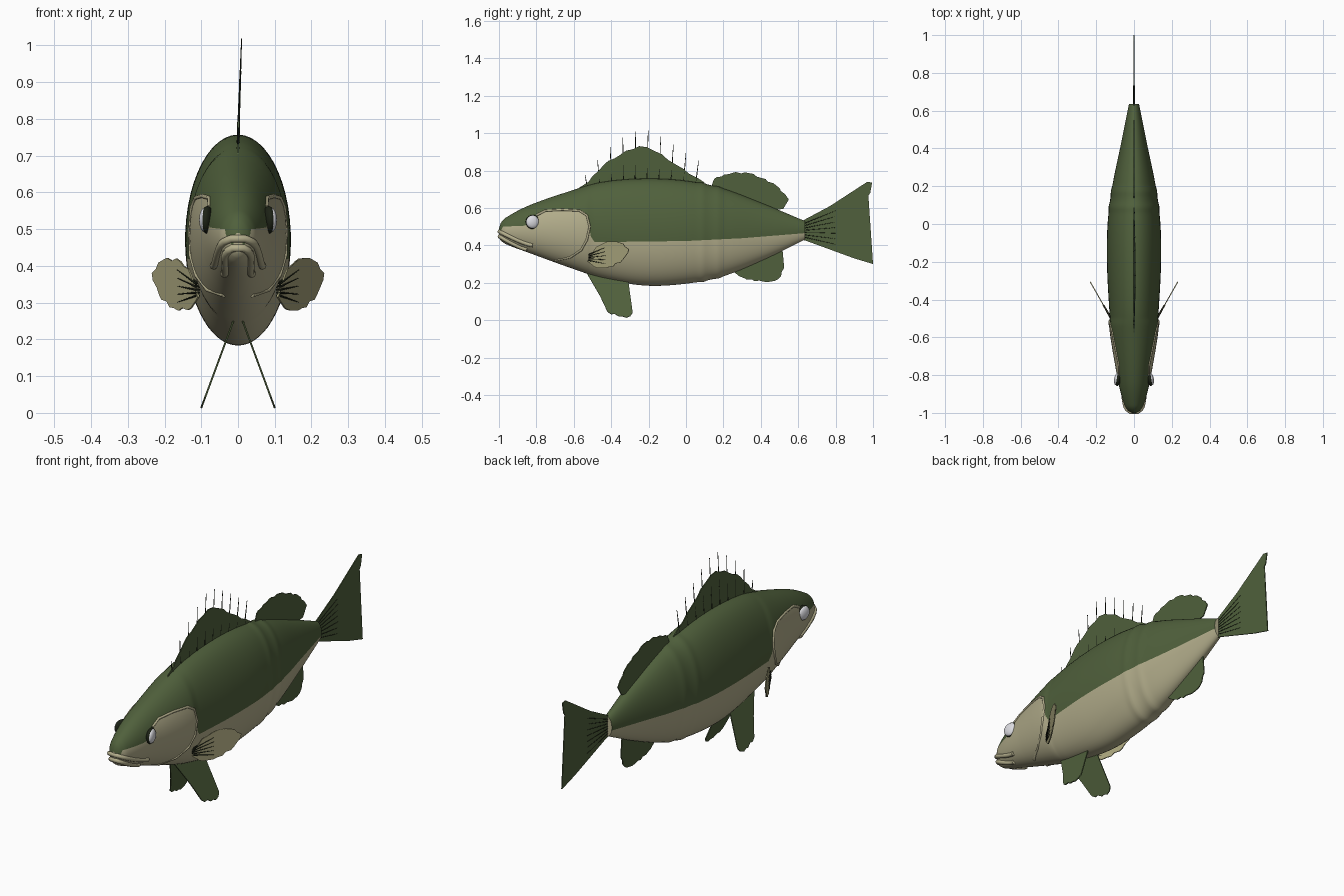
import bpy, bmesh, math
from mathutils import Vector

cube = bpy.data.objects.get("Cube")
if cube:
    bpy.data.objects.remove(cube)


def material(name, r, g, b):
    m = bpy.data.materials.new(name)
    m.use_nodes = True
    m.diffuse_color = (r, g, b, 1)
    m.node_tree.nodes["Principled BSDF"].inputs["Base Color"].default_value = (r, g, b, 1)
    return m


GREEN = material("olive green", .08, .118, .045)
TAN = material("belly tan", .45, .42, .26)
FIN_TAN = material("pale fin", .37, .35, .19)
DARK = material("dark spine", .012, .016, .008)
WHITE = material("eye white", .72, .72, .76)


def add_mesh(name, bm, mats, angle=None):
    me = bpy.data.meshes.new(name)
    bm.to_mesh(me)
    bm.free()
    ob = bpy.data.objects.new(name, me)
    bpy.context.collection.objects.link(ob)
    for m in mats:
        me.materials.append(m)
    if angle:
        bpy.ops.object.select_all(action='DESELECT')
        ob.select_set(True)
        bpy.context.view_layer.objects.active = ob
        bpy.ops.object.shade_smooth_by_angle(angle=math.radians(angle))
    return ob


def sample(keys, y, col, smooth=True):
    """Value of one column of a key list at y."""
    i = 0
    while i < len(keys) - 2 and y > keys[i + 1][0]:
        i += 1

    def slope(j):
        a, b = keys[max(j - 1, 0)], keys[min(j + 1, len(keys) - 1)]
        return (b[col] - a[col]) / (b[0] - a[0])
    a, b = keys[i], keys[i + 1]
    h = b[0] - a[0]
    t = min(max((y - a[0]) / h, 0), 1)
    if not smooth:
        return a[col] + (b[col] - a[col]) * t
    return ((2*t**3 - 3*t*t + 1) * a[col] + (t**3 - 2*t*t + t) * h * slope(i)
            + (3*t*t - 2*t**3) * b[col] + (t**3 - t*t) * h * slope(i + 1))


# Body stations: y, top, bottom, half width
BODY = [(-1, .49, .44, .012), (-.99, .52, .425, .03), (-.96, .55, .405, .05),
        (-.84, .613, .36, .083), (-.62, .69, .28, .118), (-.45, .738, .225, .131),
        (-.22, .757, .185, .143), (0, .745, .195, .14), (.2, .703, .235, .115),
        (.42, .62, .325, .07), (.635, .53, .43, .027)]
# Height of the line between back and belly colours
LINE = [(-1, .45), (-.98, .5), (-.86, .505), (-.82, .53), (-.78, .575), (-.66, .588),
        (-.55, .583), (-.525, .56), (-.51, .45), (-.49, .417), (0, .423), (.3, .438), (.635, .465)]


def section(y):
    top, bot, w = (sample(BODY, y, c) for c in (1, 2, 3))
    # raised gill cover, then two shallow folds behind the spiny fin
    if -.75 < y < -.5:
        w *= 1 + .05 * min((y + .75) / .2, (-.5 - y) / .03, 1)
    fold = sum(.018 * math.exp(-((y - c) / .02) ** 2) for c in (.09, .175))
    return (top + bot) / 2, (top - bot) / 2 * (1 + fold), w * (1 + fold * 1.5)


def skin(y, z, side=1):
    zc, h, w = section(y)
    return Vector((side * w * math.sqrt(max(0, 1 - ((z - zc) / h) ** 2)), y, z))


def build_body():
    bm = bmesh.new()
    stations, rows = 150, 14
    rings = []
    for i in range(stations + 1):
        y = -1 + 1.635 * (i / stations) ** 1.2
        zc, h, w = section(y)
        s = (sample(LINE, y, 1, False) - zc) / h
        split = math.asin(min(max(s, -.97), .97))
        low, high = -math.pi / 2, math.pi / 2
        angles = [low + (split - low) * k / rows for k in range(rows)]
        angles += [split + (high - split) * k / rows for k in range(rows + 1)]
        pts = [(w * math.cos(a), y, zc + h * math.sin(a)) for a in angles]
        pts += [(-x, yy, z) for x, yy, z in pts[-2:0:-1]]
        rings.append([bm.verts.new(p) for p in pts])
    n = len(rings[0])
    for a, b in zip(rings, rings[1:]):
        for k in range(n):
            f = bm.faces.new((a[k], a[(k + 1) % n], b[(k + 1) % n], b[k]))
            f.material_index = 0 if rows <= k < n - rows else 1
    for ring in (rings[0], rings[-1]):
        bm.faces.new(ring).material_index = 1
    bmesh.ops.recalc_face_normals(bm, faces=bm.faces)
    add_mesh("body", bm, [GREEN, TAN], 50)


def tubes(name, paths, radius, mat, taper=False):
    cu = bpy.data.curves.new(name, 'CURVE')
    cu.dimensions = '3D'
    cu.bevel_depth = radius
    cu.bevel_resolution = 2
    cu.use_fill_caps = True
    for path in paths:
        sp = cu.splines.new('POLY')
        sp.points.add(len(path) - 1)
        for i, (pt, p) in enumerate(zip(sp.points, path)):
            pt.co = (*p, 1)
            if taper:
                pt.radius = 1 - .75 * i / (len(path) - 1)
    cu.materials.append(mat)
    bpy.context.collection.objects.link(bpy.data.objects.new(name, cu))


def fin(name, outline, mat, place, ragged=(0, 0), step=.022):
    """Thin sheet from a (y, z) outline; edges in the ragged range get small teeth."""
    pts = []
    cen = sum((Vector(p) for p in outline), Vector((0, 0))) / len(outline)
    for i, p in enumerate(outline):
        a, b = Vector(p), Vector(outline[(i + 1) % len(outline)])
        pts.append(a)
        if ragged[0] <= i < ragged[1]:
            n = max(2, round((b - a).length / step))
            for k in range(1, n):
                q = a.lerp(b, k / n)
                pts.append(q + (q - cen).normalized() * (.007 if k % 2 else -.001))
    bm = bmesh.new()
    face = bm.faces.new([bm.verts.new((place(y, z), y, z)) for y, z in pts])
    bmesh.ops.triangulate(bm, faces=[face])
    ob = add_mesh(name, bm, [mat])
    mod = ob.modifiers.new("thickness", 'SOLIDIFY')
    mod.thickness = .005
    mod.offset = 0


def lean(y, z):
    return max(0, z - .74) * .035


def flat(y, z):
    return 0


build_body()

# Spiny first back fin
SPINY = [(-.6, .685), (-.52, .74), (-.44, .83), (-.35, .885), (-.25, .93), (-.17, .905),
         (-.06, .835), (.02, .78), (.1, .735), (.1, .7), (-.2, .72), (-.45, .71)]
fin("spiny_back_fin", SPINY, GREEN, lean, (0, 8), .04)
spines = []
for i in range(10):
    y = -.52 + i * .062
    tip_y = y - .02 + i * .0055
    edge = sample(SPINY[:9], tip_y, 1, False)
    tip = edge + .1 * min(1, .5 + i * .12)
    spines.append([(lean(0, z), yy, z) for yy, z in ((y, .715), ((y + tip_y) / 2, (edge + .72) / 2), (tip_y, tip))])
tubes("back_fin_spines", spines, .005, DARK, True)

# Soft back fin, anal fin and tail
fin("soft_back_fin", [(.13, .7), (.15, .755), (.25, .788), (.34, .782), (.4, .76), (.48, .72), (.55, .645),
                      (.52, .595), (.45, .585), (.3, .62)], GREEN, flat, (1, 6))
fin("anal_fin", [(.24, .27), (.31, .225), (.41, .207), (.49, .217), (.525, .28), (.515, .39),
                 (.3, .32)], GREEN, flat, (0, 4))
fin("tail_fin", [(.62, .53), (.64, .535), (.77, .61), (.97, .74), (.995, .735), (.985, .68), (.92, .59),
                 (.885, .53), (.91, .46), (.997, .33), (1, .3), (.9, .33), (.64, .425), (.62, .43)],
    GREEN, flat)
tubes("tail_rays", [[(s * .002, .63, .48 + k * .012), (s * .003, .8, .495 + k * .03)]
                    for s in (-1, 1) for k in range(-3, 4)], .0025, DARK, True)

# Paired fins, eyes and gill covers
GILL = [(-.8, .56), (-.75, .585), (-.66, .59), (-.57, .585), (-.53, .56), (-.515, .5),
        (-.53, .43), (-.56, .375), (-.62, .335), (-.7, .32)]
for side, word in ((1, "left"), (-1, "right")):
    def belly(y, z):
        return side * (.02 + (.23 - z) * .37)

    def chest(y, z):
        return side * (.11 + (y + .52) * .57)

    fin(word + "_pelvic_fin", [(-.53, .25), (-.46, .13), (-.42, .045), (-.32, .013), (-.285, .04),
                               (-.31, .22)], GREEN, belly, (2, 4))
    fin(word + "_pectoral_fin", [(-.525, .315), (-.49, .375), (-.44, .412), (-.36, .417), (-.305, .38),
                                 (-.34, .32), (-.41, .285), (-.49, .285)], FIN_TAN, chest, (1, 7))
    rays = []
    for k in range(-2, 3):
        for off in (-.004, .004):
            rays.append([(chest(y, 0) + off, y, z) for y, z in ((-.52, .335 + k * .008), (-.43, .345 + k * .022))])
    tubes(word + "_pectoral_rays", rays, .003, DARK, True)
    tubes(word + "_gill_edge", [[skin(y, z, side) for y, z in GILL]], .006, TAN)

    pos = skin(-.82, .525, side)
    for part, mat, size, push in (("eye_socket", DARK, .038, 0), ("eye", WHITE, .034, .006)):
        bm = bmesh.new()
        bmesh.ops.create_uvsphere(bm, u_segments=24, v_segments=14, radius=size)
        bmesh.ops.scale(bm, vec=(.45, 1, 1), verts=bm.verts)
        ob = add_mesh(word + "_" + part, bm, [mat], 60)
        ob.location = pos + Vector((side * push, 0, 0))
        ob.rotation_euler.z = side * .2

# Lips wrapped round the snout
for name, front, back, reach in (("upper_lip", .474, .4, -.82), ("lower_lip", .448, .378, -.85)):
    half = []
    for i in range(13):
        t = i / 12
        half.append(skin(reach + (-.997 - reach) * t, back + (front - back) * t ** 1.3))
    other = [Vector((-p.x, p.y, p.z)) for p in reversed(half)]
    tubes(name, [half + other], .011, TAN)
